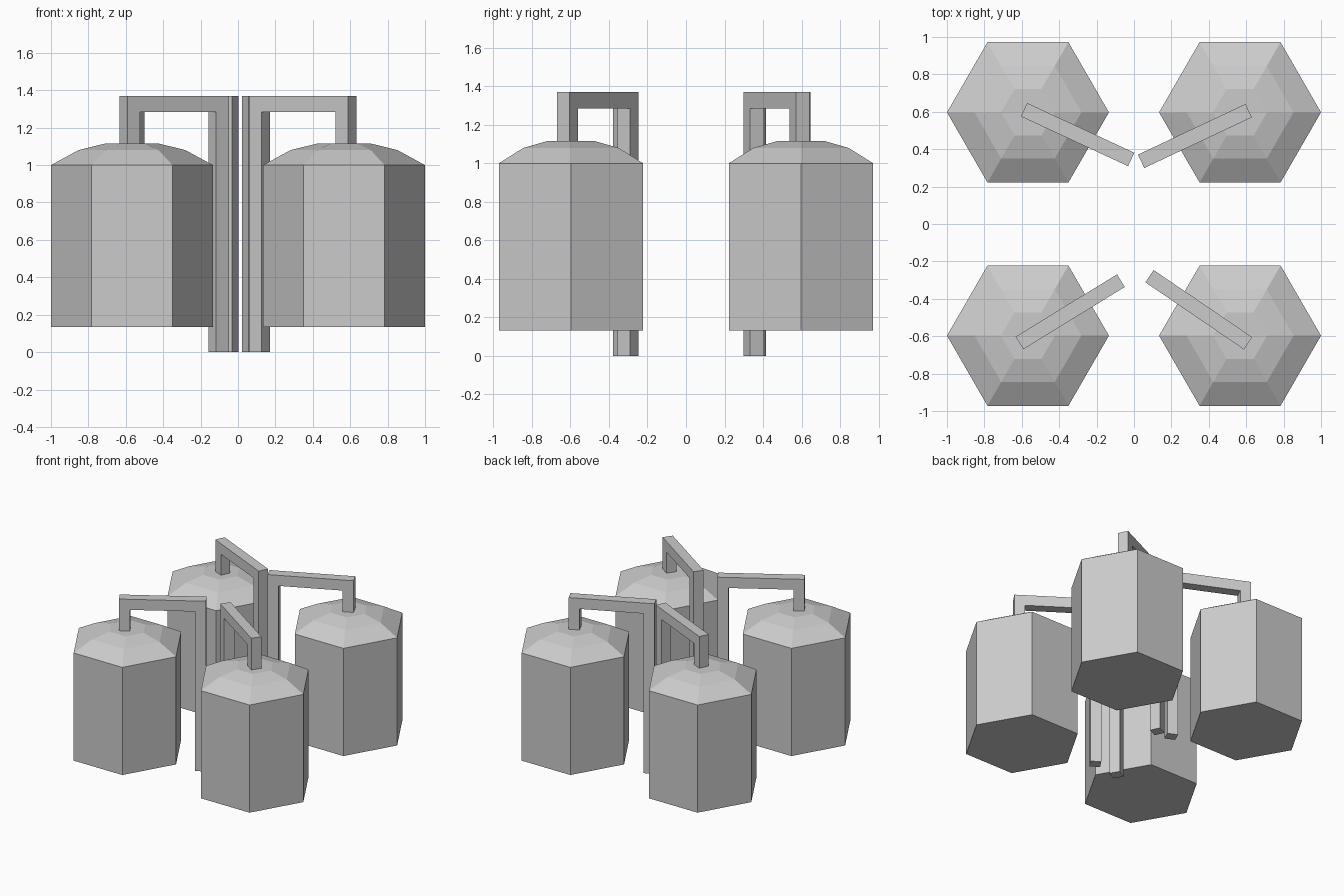
import bpy, bmesh, math
from mathutils import Vector

if "Cube" in bpy.data.objects:
    bpy.data.objects.remove(bpy.data.objects["Cube"])


def make_object(name, bm):
    bmesh.ops.recalc_face_normals(bm, faces=bm.faces)
    mesh = bpy.data.meshes.new(name)
    bm.to_mesh(mesh)
    bm.free()
    obj = bpy.data.objects.new(name, mesh)
    bpy.context.collection.objects.link(obj)
    return obj


def make_tank(name, x, y):
    """Hexagonal tank lofted from (radius, height) rings."""
    profile = [(0.433, 0.133), (0.433, 1.0), (0.286, 1.08), (0.144, 1.115)]
    bm = bmesh.new()
    rings = []
    for r, z in profile:
        angles = [math.radians(60 * i) for i in range(6)]
        rings.append([bm.verts.new((x + r * math.cos(a), y + r * math.sin(a), z)) for a in angles])
    for lo, hi in zip(rings, rings[1:]):
        for i in range(6):
            j = (i + 1) % 6
            bm.faces.new((lo[i], lo[j], hi[j], hi[i]))
    bm.faces.new(rings[0])
    bm.faces.new(rings[-1])
    return make_object(name, bm)


def make_pipe(name, start, end, width=0.079):
    """Square pipe: drop into the tank, horizontal run, long leg to the ground."""
    a, b = Vector((*start, 0)), Vector((*end, 0))
    length = (b - a).length
    d = (b - a).normalized()
    side = Vector((-d.y, d.x, 0)) * width
    t, top, under, drop = 0.08, 1.37, 1.285, 1.1
    profile = [(0, drop), (t, drop), (t, under), (length - t, under),
               (length - t, 0), (length, 0), (length, top), (0, top)]
    bm = bmesh.new()
    verts = [bm.verts.new(a + d * s - side / 2 + Vector((0, 0, z))) for s, z in profile]
    face = bm.faces.new(verts)
    ext = bmesh.ops.extrude_face_region(bm, geom=[face])
    moved = [v for v in ext["geom"] if isinstance(v, bmesh.types.BMVert)]
    bmesh.ops.translate(bm, verts=moved, vec=side)
    return make_object(name, bm)


# Four tanks in a square, each with its own slightly turned pipe
layout = [
    ("front_left", -1, -1, (-0.612, -0.636), (-0.070, -0.303)),
    ("front_right", 1, -1, (0.610, -0.638), (0.083, -0.279)),
    ("back_left", -1, 1, (-0.588, 0.611), (-0.015, 0.345)),
    ("back_right", 1, 1, (0.613, 0.606), (0.038, 0.335)),
]
for label, sx, sy, start, end in layout:
    make_tank(label + "_tank", 0.567 * sx, 0.597 * sy)
    make_pipe(label + "_pipe", start, end)
